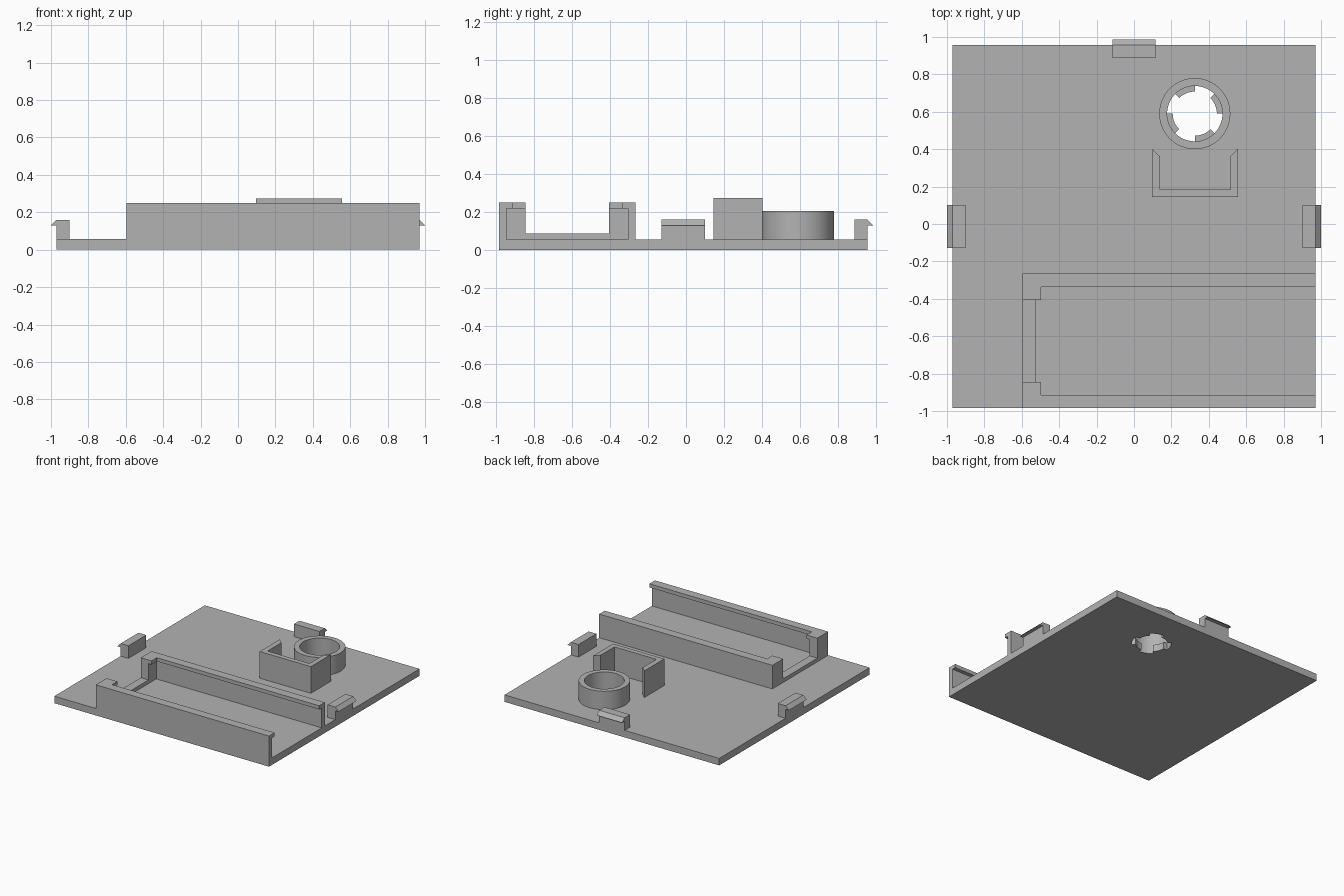
import bpy
from math import cos, sin, radians
from mathutils import Vector

cube = bpy.data.objects.get("Cube")
if cube:
    bpy.data.objects.remove(cube, do_unlink=True)

grey = bpy.data.materials.new("plain grey")
grey.use_nodes = True
grey.diffuse_color = (0.45, 0.45, 0.45, 1)
grey.node_tree.nodes["Principled BSDF"].inputs["Base Color"].default_value = (0.45, 0.45, 0.45, 1)

FLOOR = 0.057
SINK = 0.04     # parts start slightly inside the plate


def extrude(name, points, origin, u, v, w, length):
    """Prism: outline in the u-v plane, swept along w."""
    u, v, w, origin = Vector(u), Vector(v), Vector(w), Vector(origin)
    low = [origin + u * a + v * b for a, b in points]
    n = len(low)
    verts = low + [p + w * length for p in low]
    faces = [tuple(reversed(range(n))), tuple(range(n, 2 * n))]
    faces += [(i, (i + 1) % n, n + (i + 1) % n, n + i) for i in range(n)]
    if u.cross(v).dot(w) < 0:
        faces = [tuple(reversed(f)) for f in faces]
    mesh = bpy.data.meshes.new(name)
    mesh.from_pydata(verts, [], faces)
    mesh.materials.append(grey)
    obj = bpy.data.objects.new(name, mesh)
    bpy.context.collection.objects.link(obj)
    return obj


def upright(name, points, z0, z1):
    return extrude(name, points, (0, 0, z0), (1, 0, 0), (0, 1, 0), (0, 0, 1), z1 - z0)


def box(name, x0, x1, y0, y1, z0, z1):
    return upright(name, [(x0, y0), (x1, y0), (x1, y1), (x0, y1)], z0, z1)


def cut(target, cutter):
    mod = target.modifiers.new("opening", 'BOOLEAN')
    mod.operation = 'DIFFERENCE'
    mod.solver = 'EXACT'
    mod.object = cutter
    cutter.hide_render = True
    cutter.hide_set(True)


# Base plate
PX, Y0, Y1 = 0.97, -0.985, 0.957
plate = box("base_plate", -PX, PX, Y0, Y1, 0, FLOOR)

# Twist-lock opening: a round hole with four inward tabs
CX, CY = 0.325, 0.59
R_OUT, R_IN, R_TAB = 0.19, 0.148, 0.118
outline = []
for quarter in range(4):
    for radius, start in ((R_TAB, 0), (R_IN, 45)):
        for step in range(10):
            a = radians(quarter * 90 + start + step * 5)
            outline.append((CX + radius * cos(a), CY + radius * sin(a)))
cut(plate, upright("opening_cutter", outline, -0.1, 0.1))

# Round collar, a square section turned about the opening
N = 72
section = [(R_OUT, FLOOR), (R_OUT, 0.207), (R_IN, 0.207), (R_IN, FLOOR)]
verts = [(CX + r * cos(radians(i * 360 / N)), CY + r * sin(radians(i * 360 / N)), z)
         for i in range(N) for r, z in section]
faces = [(i * 4 + j, (i + 1) % N * 4 + j, (i + 1) % N * 4 + (j + 1) % 4, i * 4 + (j + 1) % 4)
         for i in range(N) for j in range(4)]
mesh = bpy.data.meshes.new("round_collar")
mesh.from_pydata(verts, [], faces)
mesh.materials.append(grey)
collar = bpy.data.objects.new("round_collar", mesh)
bpy.context.collection.objects.link(collar)
bpy.ops.object.select_all(action='DESELECT')
bpy.context.view_layer.objects.active = collar
collar.select_set(True)
bpy.ops.object.shade_smooth_by_angle(angle=radians(35))

# U-shaped guard with slanted ends
upright("guard_wall", [(0.095, 0.145), (0.557, 0.145), (0.557, 0.402), (0.517, 0.362),
                       (0.517, 0.185), (0.138, 0.185), (0.138, 0.362), (0.095, 0.402)],
        SINK, 0.275)

# Tray: two lipped rails with end corners, joined by a low sill
TX, TOP, LIP = -0.595, 0.25, 0.22
rail = [(0, SINK), (0.04, SINK), (0.04, LIP), (0.072, LIP), (0.072, TOP), (0, TOP)]
corner = [(0, SINK), (0.07, SINK), (0.07, LIP), (0.097, LIP), (0.097, TOP), (0, TOP)]
for name, y, inward in (("front", Y0, 1), ("back", -0.265, -1)):
    extrude(name + "_rail", rail, (TX, y, 0), (0, inward, 0), (0, 0, 1), (1, 0, 0), PX - TX)
    extrude(name + "_rail_corner", corner, (TX, y, 0), (1, 0, 0), (0, 0, 1), (0, inward, 0), 0.14)
box("tray_sill", TX, TX + 0.07, -0.86, -0.39, SINK, 0.087)

# Snap clips: a block with an outward hook, on three edges
clip = [(-0.07, SINK), (0, SINK), (0, 0.13), (0.03, 0.13), (0, 0.16), (-0.07, 0.16)]
MID = (Y0 + Y1) / 2
for name, place, out, along in (
        ("left_clip", (PX, MID, 0), (1, 0, 0), (0, 1, 0)),
        ("right_clip", (-PX, MID, 0), (-1, 0, 0), (0, 1, 0)),
        ("back_clip", (0, Y1, 0), (0, 1, 0), (1, 0, 0))):
    start = Vector(place) - Vector(along) * 0.115
    extrude(name, clip, start, out, (0, 0, 1), along, 0.23)
